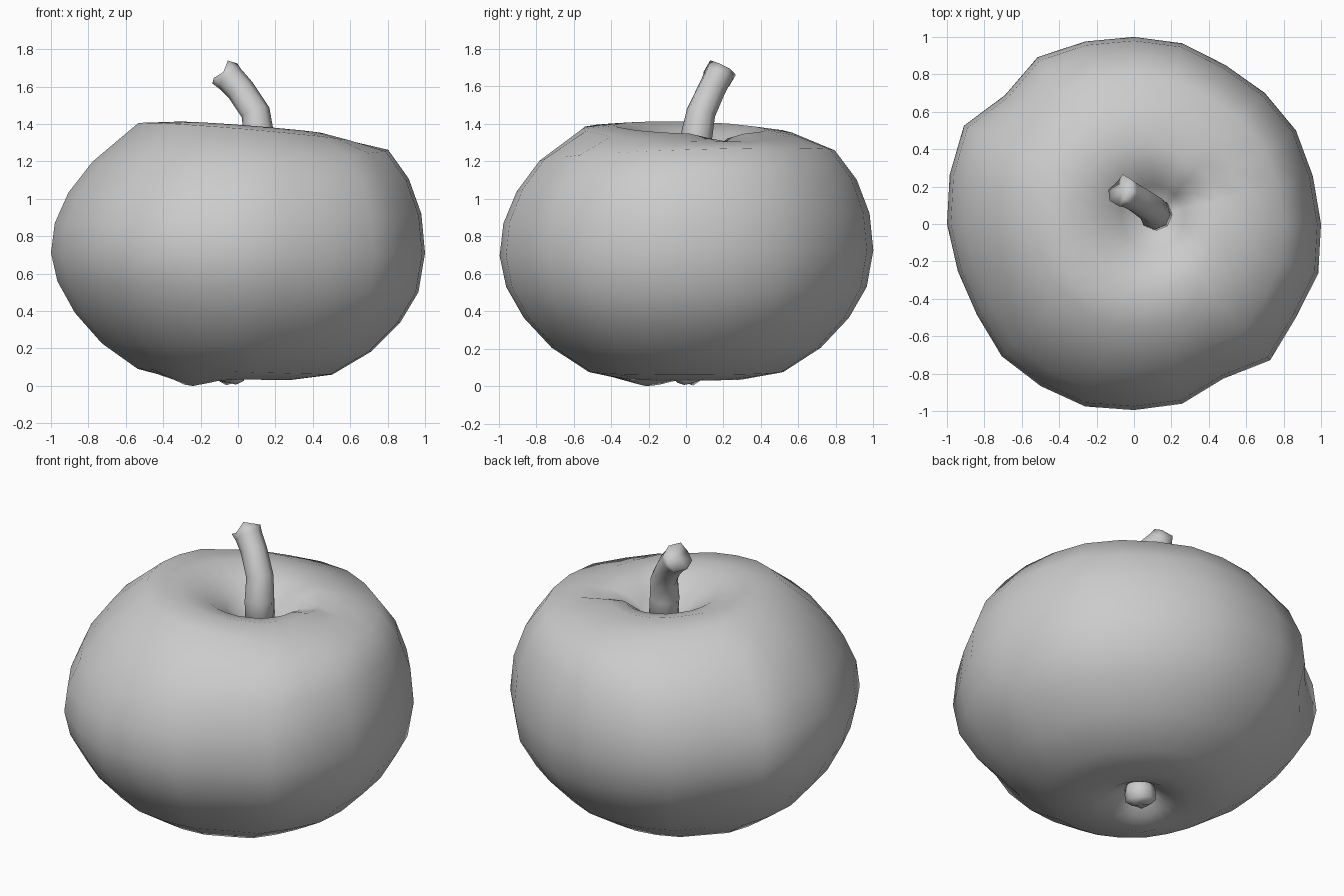
import bpy, bmesh, math
from mathutils import Vector

if "Cube" in bpy.data.objects:
    bpy.data.objects.remove(bpy.data.objects["Cube"])


def skin(name, rings):
    """Bridge equal-length rings into a smooth skin, fan-capping the ends."""
    bm = bmesh.new()
    loops = [[bm.verts.new(p) for p in ring] for ring in rings]
    n = len(loops[0])
    for a, b in zip(loops, loops[1:]):
        for i in range(n):
            j = (i + 1) % n
            bm.faces.new((a[i], a[j], b[j], b[i]))
    for loop in (loops[0], loops[-1]):
        centre = sum((v.co for v in loop), Vector()) / n
        c = bm.verts.new(centre)
        for i in range(n):
            bm.faces.new((loop[i], loop[(i + 1) % n], c))
    bmesh.ops.recalc_face_normals(bm, faces=bm.faces)
    for f in bm.faces:
        f.smooth = True
    mesh = bpy.data.meshes.new(name)
    bm.to_mesh(mesh)
    bm.free()
    obj = bpy.data.objects.new(name, mesh)
    bpy.context.collection.objects.link(obj)
    return obj


def tube(name, path, sides, ragged=0.0):
    """Tube along (x, y, z, radius) points, with an uneven last ring."""
    pts = [Vector(p[:3]) for p in path]
    rings = []
    for k, p in enumerate(pts):
        t = (pts[min(k + 1, len(pts) - 1)] - pts[max(k - 1, 0)]).normalized()
        u = t.cross(Vector((0, 1, 0))).normalized()
        v = t.cross(u)
        ring = []
        for i in range(sides):
            a = math.tau * i / sides
            q = p + (u * math.cos(a) + v * math.sin(a)) * path[k][3]
            if k == len(pts) - 1:
                q += t * ragged * math.sin(3 * a + 0.5)
            ring.append(q)
        rings.append(ring)
    return skin(name, rings)


def bump(a, degrees, width):
    """Soft bump around a compass angle, wrapping at full turn."""
    d = (a - math.radians(degrees) + math.pi) % math.tau - math.pi
    return math.exp(-(d / width) ** 2)


def clamp(t):
    return max(0.0, min(1.0, t))


# Fruit body: lumpy outline every 15 degrees, swept through a profile
outline = [1.0, .99, 1.0, .99, .98, 1.0, 1.0, 1.01, 1.03, .975, 1.05, 1.02,
           1.0, .975, .97, 1.0, 1.0, 1.01, .995, .995, .955, 1.03, 1.0, 1.02]
profile = [(.07, .13), (.11, .10), (.18, .06), (.30, .035), (.52, .075),
           (.72, .205), (.87, .365), (.965, .53), (1.0, .71), (.98, .895),
           (.91, 1.07), (.79, 1.23), (.57, 1.36), (.40, 1.385),
           (.27, 1.35), (.17, 1.28), (.08, 1.20)]
rings = []
for r, z in profile:
    pull = (1 - r) ** 1.5
    top = z > 0.7
    cx, cy = (.13 * pull, .05 * pull) if top else (-.05 * pull, 0)
    ring = []
    for i, o in enumerate(outline):
        a = math.tau * i / len(outline)
        rad = r * (1 + (o - 1) * min(1, r * 1.05))
        x, y = cx + rad * math.cos(a), cy + rad * math.sin(a)
        h = z - .03 * x * min(1, r * 2)
        if top:
            # crown leans down to the right and back, where shoulders are full
            crown = clamp((.78 - r) / .2)
            h -= (.055 * x + .03 * y) * crown
            h += (.07 * x + .035 * y) * (1 - crown) * clamp((z - .5) / .5)
            # groove running out of the stem hollow
            if .15 < r < .5:
                h -= .05 * bump(a, 25, .2)
        elif r < .4:
            # lowest lobe the fruit rests on
            h -= .04 * bump(a, 222, .5) * min(1, r / .3)
        ring.append((x, y, h))
    rings.append(ring)
skin("fruit_body", rings)

# Bent stem with a ragged tip
tube("stem", [(.12, .05, 1.13, .088), (.11, .055, 1.33, .085),
              (.095, .08, 1.46, .078), (.015, .135, 1.58, .076),
              (-.04, .165, 1.64, .078), (-.07, .18, 1.67, .085)], 8, .02)

# Blossom nub in the lower hollow
tube("blossom_nub", [(-.04, 0, .15, .08), (-.045, 0, .09, .088),
                     (-.055, -.005, .045, .088), (-.06, -.01, .02, .05)], 8, .008)
